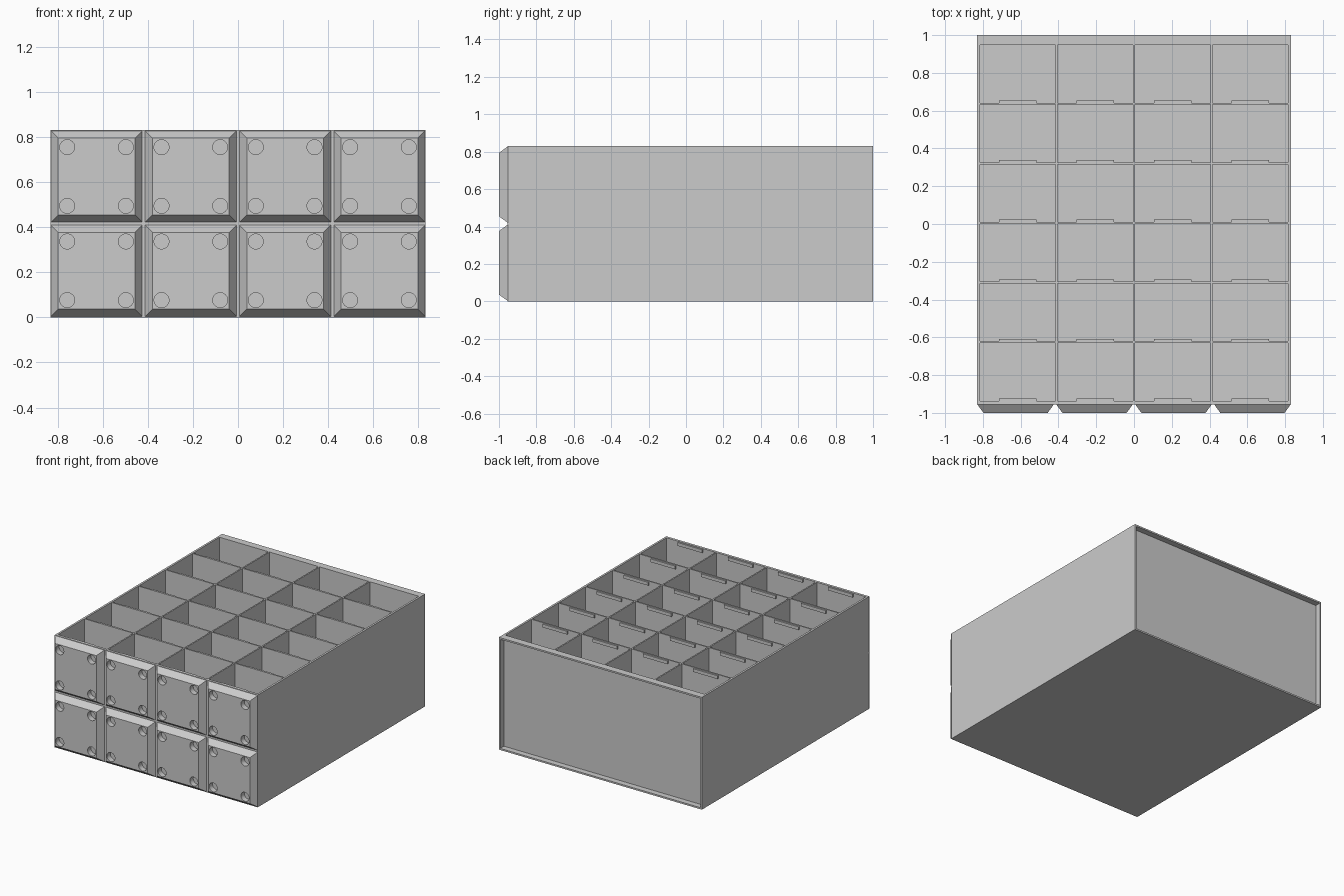
import bpy
import bmesh
from math import pi
from mathutils import Matrix, Vector

if "Cube" in bpy.data.objects:
    bpy.data.objects.remove(bpy.data.objects["Cube"], do_unlink=True)

grey = bpy.data.materials.new("plain_grey")
grey.use_nodes = True
colour = (0.6, 0.6, 0.6, 1)
grey.diffuse_color = colour
grey.node_tree.nodes["Principled BSDF"].inputs["Base Color"].default_value = colour

W, H, FRONT, BACK = 0.83, 0.83, -0.955, 1.0
WALL, FLOOR, DIVIDER = 0.015, 0.012, 0.01
COLS, ROWS = 4, 6
IN_FRONT, IN_BACK = -0.936, 0.947


def add_box(bm, lo, hi):
    lo, hi = Vector(lo), Vector(hi)
    size = Matrix.Diagonal((*(hi - lo), 1))
    return bmesh.ops.create_cube(bm, size=1, matrix=Matrix.Translation((lo + hi) / 2) @ size)["verts"]


def make_object(name, bm):
    mesh = bpy.data.meshes.new(name)
    bm.to_mesh(mesh)
    bm.free()
    mesh.materials.append(grey)
    obj = bpy.data.objects.new(name, mesh)
    bpy.context.collection.objects.link(obj)
    return obj


def cut(obj, bm):
    """Subtract the shapes in bm from obj and bake the result."""
    cutter = make_object("cutter", bm)
    cutter.hide_render = True
    mod = obj.modifiers.new("cut", "BOOLEAN")
    mod.operation, mod.solver, mod.object = "DIFFERENCE", "EXACT", cutter
    bpy.context.view_layer.update()
    graph = bpy.context.evaluated_depsgraph_get()
    baked = bpy.data.meshes.new_from_object(obj.evaluated_get(graph))
    obj.modifiers.clear()
    obj.data = baked
    bpy.data.objects.remove(cutter, do_unlink=True)


# Open tray with a grid of compartments and a recessed back panel
body = bmesh.new()
add_box(body, (-W, FRONT, 0), (W, BACK, H))
tray = make_object("tray", body)

pockets, tabs = bmesh.new(), bmesh.new()
dx = (2 * (W - WALL) + DIVIDER) / COLS
dy = (IN_BACK - IN_FRONT + DIVIDER) / ROWS
for c in range(COLS):
    x = -W + WALL + c * dx
    mid = x + (dx - DIVIDER) / 2
    for r in range(ROWS):
        y = IN_FRONT + r * dy
        add_box(pockets, (x, y, FLOOR), (x + dx - DIVIDER, y + dy - DIVIDER, H + 0.1))
        # Label ledge at the front of each compartment
        add_box(tabs, (mid - 0.1, y - 0.002, H - 0.028), (mid + 0.1, y + 0.012, H - 0.004))
add_box(pockets, (-W + 0.012, IN_BACK + 0.01, 0.012), (W - 0.012, BACK + 0.1, H - 0.012))
cut(tray, pockets)
make_object("label_ledges", tabs)

# Bevelled front block with four round sockets
HALF, FACE, DEPTH = 0.204, 0.17, 0.045
block = bmesh.new()
for v in add_box(block, (-HALF, -DEPTH, -HALF), (HALF, 0.002, HALF)):
    if v.co.y < -0.01:
        v.co.x *= FACE / HALF
        v.co.z *= FACE / HALF
pad = make_object("front_block", block)

holes = bmesh.new()
for sx in (-1, 1):
    for sz in (-1, 1):
        place = Matrix.Translation((sx * 0.13, -DEPTH, sz * 0.13)) @ Matrix.Rotation(pi / 2, 4, "X")
        bmesh.ops.create_cone(holes, cap_ends=True, segments=32, radius1=0.033,
                              radius2=0.033, depth=0.08, matrix=place)
cut(pad, holes)

# Repeat the block over the front in two rows of four
PITCH = 0.418
for row in range(2):
    for col in range(COLS):
        copy = pad if row == col == 0 else pad.copy()
        if copy is not pad:
            bpy.context.collection.objects.link(copy)
        copy.name = f"front_block_{row + 1}_{col + 1}"
        copy.location = ((col - 1.5) * PITCH, FRONT, H / 2 + (row - 0.5) * PITCH)
